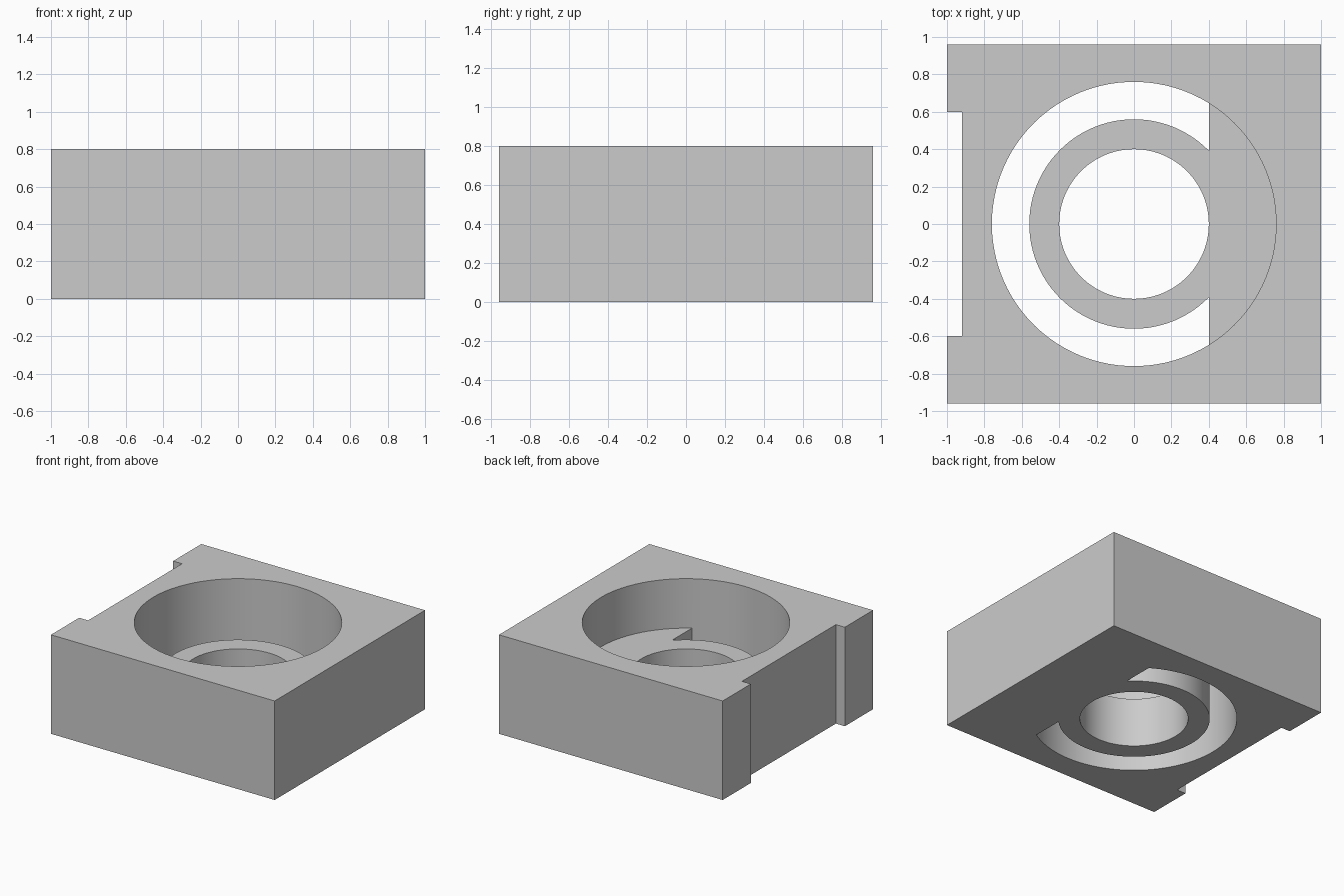
import bpy
import bmesh
from math import acos, cos, sin, pi, radians

cube = bpy.data.objects.get("Cube")
if cube:
    bpy.data.objects.remove(cube, do_unlink=True)

HEIGHT, SHELF = 0.8, 0.4
POCKET_R, RING_R, BORE_R = 0.76, 0.56, 0.4
SLOT_X = 0.4
SIDE = 0.96


def arc(radius, start, end, steps):
    return [(radius * cos(start + (end - start) * i / steps),
             radius * sin(start + (end - start) * i / steps))
            for i in range(steps + 1)]


def add_loop(bm, points, z):
    verts = [bm.verts.new((x, y, z)) for x, y in points]
    return verts, [bm.edges.new((verts[i - 1], v)) for i, v in enumerate(verts)]


def wall(bm, points, z0, z1):
    low, _ = add_loop(bm, points, z0)
    high, _ = add_loop(bm, points, z1)
    for i in range(len(low)):
        bm.faces.new((low[i - 1], low[i], high[i], high[i - 1]))


def cap(bm, outer, hole, z):
    edges = add_loop(bm, outer, z)[1] + add_loop(bm, hole, z)[1]
    bmesh.ops.triangle_fill(bm, use_beauty=True, edges=edges, normal=(0, 0, 1))


# Profiles: block with side notch, round pocket, C-shaped slot, ring seat and bore
outline = [(-1, -SIDE), (1, -SIDE), (1, SIDE), (-1, SIDE),
           (-1, 0.6), (-0.92, 0.6), (-0.92, -0.6), (-1, -0.6)]
a = acos(SLOT_X / POCKET_R)
b = acos(SLOT_X / RING_R)
slot_arc = arc(POCKET_R, a, 2 * pi - a, 64)
shelf_arc = arc(POCKET_R, -a, a, 36)
ring_arc = arc(RING_R, b, 2 * pi - b, 72)
pocket = slot_arc + shelf_arc[1:-1]
slot = slot_arc + ring_arc[::-1]
seat = shelf_arc + ring_arc
bore = arc(BORE_R, 0, 2 * pi, 96)[:-1]

bm = bmesh.new()
# Upright walls
wall(bm, outline, 0, HEIGHT)
wall(bm, pocket, SHELF, HEIGHT)
wall(bm, slot, 0, SHELF)
wall(bm, bore, 0, SHELF)
# Top, seat shelf and underside
cap(bm, outline, pocket, HEIGHT)
cap(bm, seat, bore, SHELF)
cap(bm, outline, pocket, 0)
cap(bm, seat, bore, 0)
bmesh.ops.remove_doubles(bm, verts=bm.verts[:], dist=0.0001)
bmesh.ops.recalc_face_normals(bm, faces=bm.faces[:])

mesh = bpy.data.meshes.new("bearing_block")
bm.to_mesh(mesh)
bm.free()
block = bpy.data.objects.new("bearing_block", mesh)
bpy.context.collection.objects.link(block)

# Plain grey material
grey = bpy.data.materials.new("light_grey")
grey.use_nodes = True
colour = (0.6, 0.6, 0.6, 1)
grey.diffuse_color = colour
grey.node_tree.nodes["Principled BSDF"].inputs["Base Color"].default_value = colour
mesh.materials.append(grey)

# Smooth curved walls, crisp edges
bpy.ops.object.select_all(action='DESELECT')
block.select_set(True)
bpy.context.view_layer.objects.active = block
bpy.ops.object.shade_smooth_by_angle(angle=radians(30))
